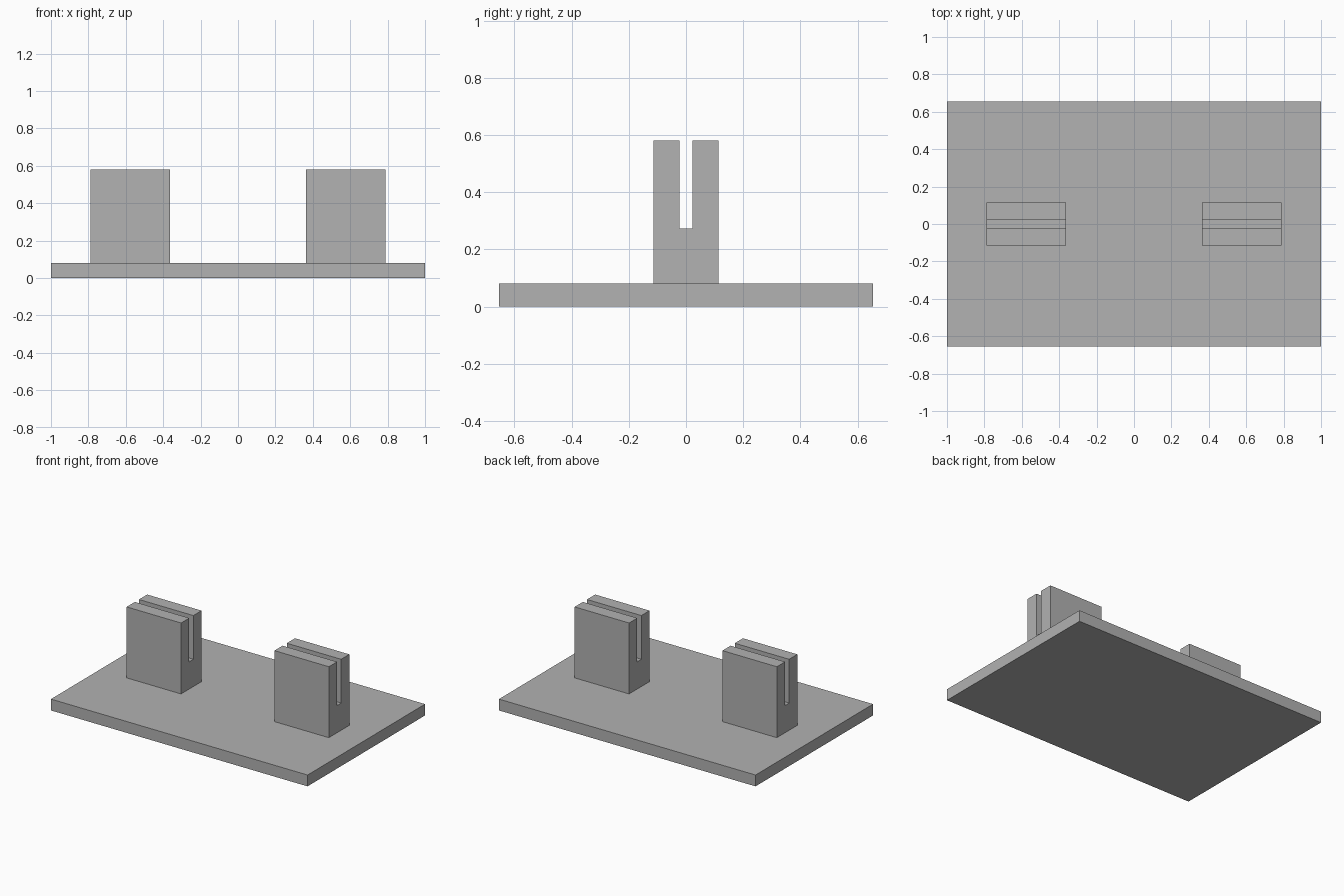
import bpy
import bmesh

cube = bpy.data.objects.get("Cube")
if cube:
    bpy.data.objects.remove(cube, do_unlink=True)

# Single plain grey finish
GREY = (0.445, 0.445, 0.445, 1.0)
grey = bpy.data.materials.new("plain_grey")
grey.use_nodes = True
grey.diffuse_color = GREY
grey.node_tree.nodes["Principled BSDF"].inputs["Base Color"].default_value = GREY

BASE_TOP = 0.08


def extrude_profile(name, profile, x0, x1):
    """Extrude a closed (y, z) outline along x into a solid."""
    bm = bmesh.new()
    face = bm.faces.new([bm.verts.new((x0, y, z)) for y, z in profile])
    result = bmesh.ops.extrude_face_region(bm, geom=[face])
    moved = [g for g in result["geom"] if isinstance(g, bmesh.types.BMVert)]
    bmesh.ops.translate(bm, verts=moved, vec=(x1 - x0, 0, 0))
    bmesh.ops.recalc_face_normals(bm, faces=bm.faces)
    mesh = bpy.data.meshes.new(name)
    bm.to_mesh(mesh)
    bm.free()
    mesh.materials.append(grey)
    obj = bpy.data.objects.new(name, mesh)
    bpy.context.collection.objects.link(obj)
    return obj


# Flat base plate
depth = 0.654
extrude_profile("base_plate",
                [(-depth, 0), (depth, 0), (depth, BASE_TOP), (-depth, BASE_TOP)],
                -1.0, 1.0)

# Two upright blocks, each with a slot running along x
outer, slot, slot_floor, top = 0.114, 0.023, 0.272, 0.58
half = [(outer, BASE_TOP), (outer, top), (slot, top), (slot, slot_floor)]
outline = half + [(-y, z) for y, z in reversed(half)]
for name, side in (("left_slotted_block", 1), ("right_slotted_block", -1)):
    extrude_profile(name, outline, side * 0.364, side * 0.788)
